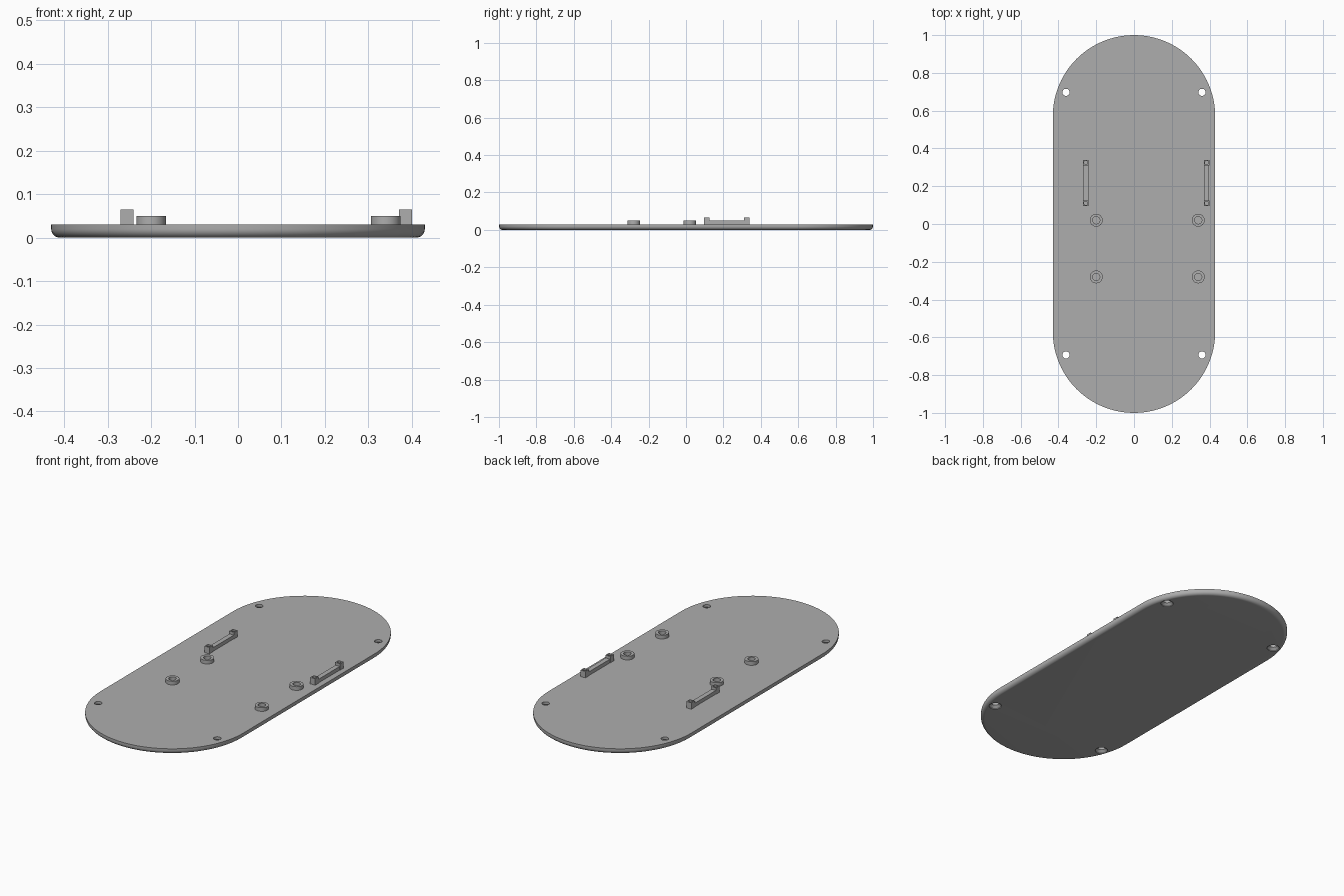
import bpy, bmesh
from math import pi, sin, cos, radians

if "Cube" in bpy.data.objects:
    bpy.data.objects.remove(bpy.data.objects["Cube"])

GREY = (0.42, 0.42, 0.42, 1)
grey = bpy.data.materials.new("plain grey")
grey.use_nodes = True
grey.diffuse_color = GREY
grey.node_tree.nodes["Principled BSDF"].inputs["Base Color"].default_value = GREY

HALF_W, HALF_L, TOP, FILLET = 0.43, 1.0, 0.03, 0.02


def make(name, bm):
    bmesh.ops.recalc_face_normals(bm, faces=bm.faces)
    mesh = bpy.data.meshes.new(name)
    bm.to_mesh(mesh)
    bm.free()
    ob = bpy.data.objects.new(name, mesh)
    bpy.context.collection.objects.link(ob)
    mesh.materials.append(grey)
    return ob


def smooth(ob):
    bpy.ops.object.select_all(action="DESELECT")
    ob.select_set(True)
    bpy.context.view_layer.objects.active = ob
    bpy.ops.object.shade_smooth_by_angle(angle=radians(30))


def lathe(name, profile, loc, closed=False, segs=32):
    """Revolve (radius, z) points; an open profile gets end caps."""
    bm = bmesh.new()
    rings = [[bm.verts.new((loc[0] + r * cos(2 * pi * i / segs),
                            loc[1] + r * sin(2 * pi * i / segs), z))
              for i in range(segs)] for r, z in profile]
    pairs = list(zip(rings, rings[1:]))
    if closed:
        pairs.append((rings[-1], rings[0]))
    else:
        bm.faces.new(rings[0])
        bm.faces.new(rings[-1])
    for a, b in pairs:
        for i in range(segs):
            j = (i + 1) % segs
            bm.faces.new((a[i], a[j], b[j], b[i]))
    return make(name, bm)


def box(bm, x0, x1, y0, y1, z0, z1):
    verts = bmesh.ops.create_cube(bm, size=1)["verts"]
    for v in verts:
        v.co = (x1 if v.co.x > 0 else x0, y1 if v.co.y > 0 else y0,
                z1 if v.co.z > 0 else z0)


def cut(ob, cutters):
    for c in cutters:
        c.hide_render = True
        mod = ob.modifiers.new("cut", "BOOLEAN")
        mod.operation, mod.solver, mod.object = "DIFFERENCE", "EXACT", c
        bpy.context.view_layer.objects.active = ob
        bpy.ops.object.modifier_apply(modifier=mod.name)
        bpy.data.objects.remove(c)


# Base plate: stadium outline lofted through a rounded lower edge
bm = bmesh.new()
N = 48
levels = [(FILLET * (1 - sin(a)), FILLET * (1 - cos(a)))
          for a in (pi / 2 * k / 8 for k in range(9))] + [(0, TOP)]
rings = []
for inset, z in levels:
    ring = []
    for side in (1, -1):
        for i in range(N + 1):
            a = pi * i / N + (0 if side == 1 else pi)
            r = HALF_W - inset
            ring.append(bm.verts.new((r * cos(a),
                                      r * sin(a) + side * (HALF_L - HALF_W), z)))
    rings.append(ring)
for a, b in zip(rings, rings[1:]):
    for i in range(len(a)):
        j = (i + 1) % len(a)
        bm.faces.new((a[i], a[j], b[j], b[i]))
bm.faces.new(rings[0])
bm.faces.new(rings[-1])
plate = make("base_plate", bm)

# Four corner screw holes, countersunk from below
cut(plate, [lathe("hole_cutter",
                  [(0.032, -0.01), (0.032, 0.004), (0.019, 0.016), (0.019, 0.05)],
                  (x, y)) for x in (-0.36, 0.36) for y in (-0.693, 0.697)])
smooth(plate)

# Round standoffs with open centres
for side, x in (("right", -0.2), ("left", 0.34)):
    for end, y in (("front", -0.28), ("back", 0.02)):
        smooth(lathe(f"standoff_{end}_{side}",
                     [(0.034, TOP - 0.002), (0.034, 0.05),
                      (0.019, 0.05), (0.019, TOP - 0.002)], (x, y), closed=True))

# Rails with a raised, drilled post at each end
for side, x in (("right", -0.255), ("left", 0.385)):
    y0, y1, w, post = 0.095, 0.34, 0.015, 0.03
    bm = bmesh.new()
    box(bm, x - w + 0.002, x + w - 0.002, y0 + post, y1 - post, TOP - 0.002, 0.05)
    make(f"rail_{side}", bm)
    for end, a in (("front", y0), ("back", y1 - post)):
        bm = bmesh.new()
        box(bm, x - w, x + w, a, a + post, TOP - 0.002, 0.065)
        ob = make(f"rail_post_{end}_{side}", bm)
        cut(ob, [lathe("post_cutter", [(0.01, 0.05), (0.01, 0.08)],
                       (x, a + post / 2), segs=24)])
        smooth(ob)
